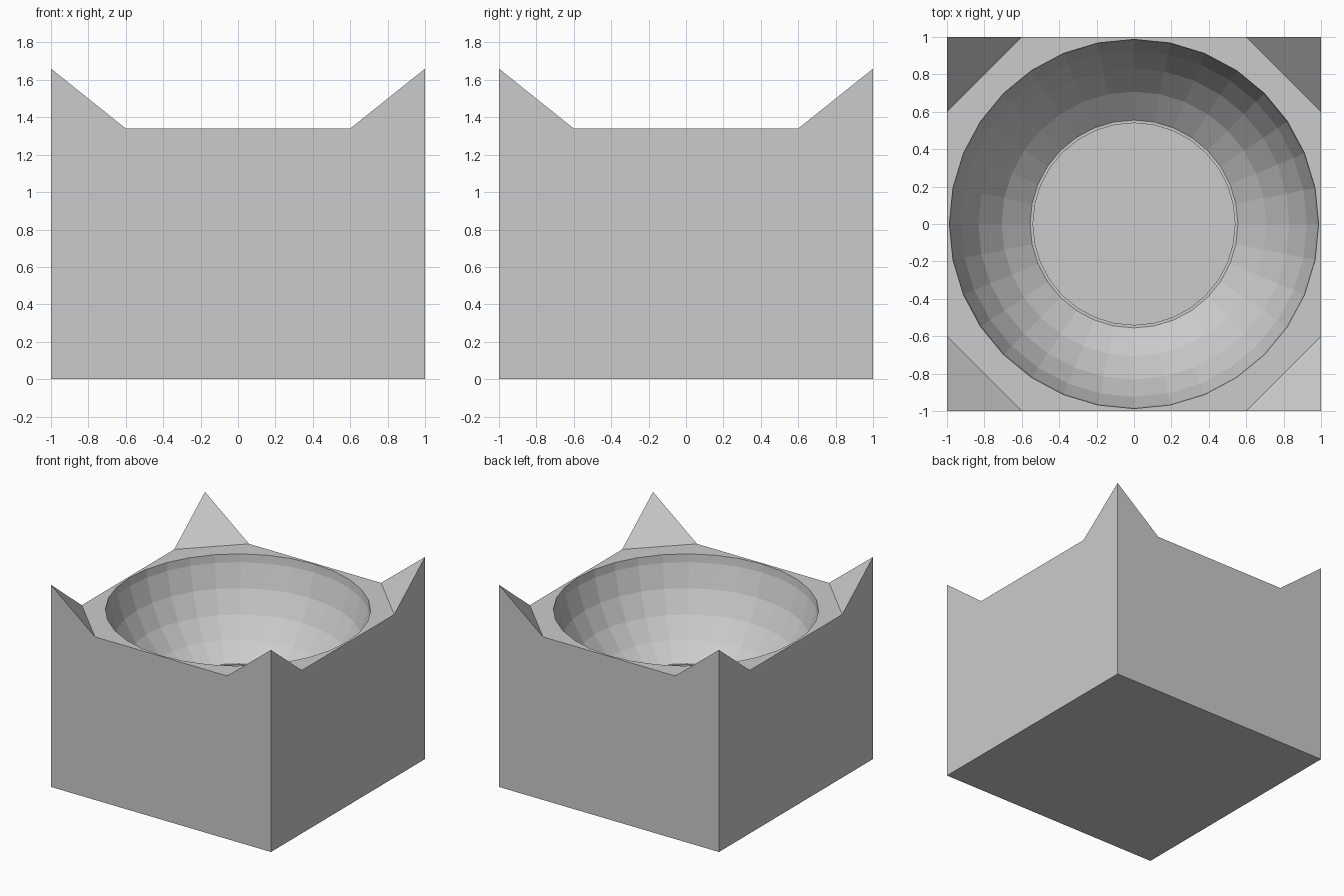
import bpy, bmesh
from math import sin, cos, pi, radians
from mathutils import Matrix

if "Cube" in bpy.data.objects:
    bpy.data.objects.remove(bpy.data.objects["Cube"])

RIM, PEAK, CUT = 1.34, 1.66, 0.6      # rim height, corner height, corner start
CENTRE, SIDES = 1.47, 32              # bowl sphere centre and segments


def make_object(name, bm):
    bmesh.ops.remove_doubles(bm, verts=bm.verts, dist=1e-4)
    bmesh.ops.recalc_face_normals(bm, faces=bm.faces)
    mesh = bpy.data.meshes.new(name)
    bm.to_mesh(mesh)
    bm.free()
    obj = bpy.data.objects.new(name, mesh)
    bpy.context.collection.objects.link(obj)
    return obj


def add_face(bm, points, matrix=Matrix()):
    bm.faces.new([bm.verts.new(matrix @ Matrix.Translation(p).translation) for p in points])


# Square block with one wall and one pointed corner repeated four times
bm = bmesh.new()
wall = [(-1, -1, 0), (1, -1, 0), (1, -1, PEAK), (CUT, -1, RIM), (-CUT, -1, RIM), (-1, -1, PEAK)]
corner = [(CUT, -1, RIM), (1, -1, PEAK), (1, -CUT, RIM)]
for i in range(4):
    turn = Matrix.Rotation(radians(90 * i), 4, 'Z')
    add_face(bm, wall, turn)
    add_face(bm, corner, turn)
add_face(bm, [(-1, -1, 0), (-1, 1, 0), (1, 1, 0), (1, -1, 0)])
add_face(bm, [(CUT, -1, RIM), (1, -CUT, RIM), (1, CUT, RIM), (CUT, 1, RIM),
              (-CUT, 1, RIM), (-1, CUT, RIM), (-1, -CUT, RIM), (-CUT, -1, RIM)])
block = make_object("basin_block", bm)

# Bowl cutter: round profile with a flat floor and a shallow recess, spun about z
profile = [(sin(k * pi / 16), CENTRE - cos(k * pi / 16)) for k in range(3, 9)]
floor_z = profile[0][1]
profile = [(0.54, floor_z - 0.015), (0.54, floor_z)] + profile + [(1.0, 2.0)]
bm = bmesh.new()
rings = []
for r, z in profile:
    rings.append([bm.verts.new((r * cos(2 * pi * i / SIDES), r * sin(2 * pi * i / SIDES), z))
                  for i in range(SIDES)])
for a, b in zip(rings, rings[1:]):
    for i in range(SIDES):
        j = (i + 1) % SIDES
        bm.faces.new((a[i], a[j], b[j], b[i]))
bm.faces.new(rings[0][::-1])
bm.faces.new(rings[-1])
cutter = make_object("bowl_cutter", bm)
cutter.hide_render = True

# Carve the bowl
mod = block.modifiers.new("bowl", 'BOOLEAN')
mod.operation = 'DIFFERENCE'
mod.solver = 'EXACT'
mod.object = cutter
bpy.context.view_layer.objects.active = block
block.select_set(True)
bpy.ops.object.modifier_apply(modifier=mod.name)
bpy.data.objects.remove(cutter)
